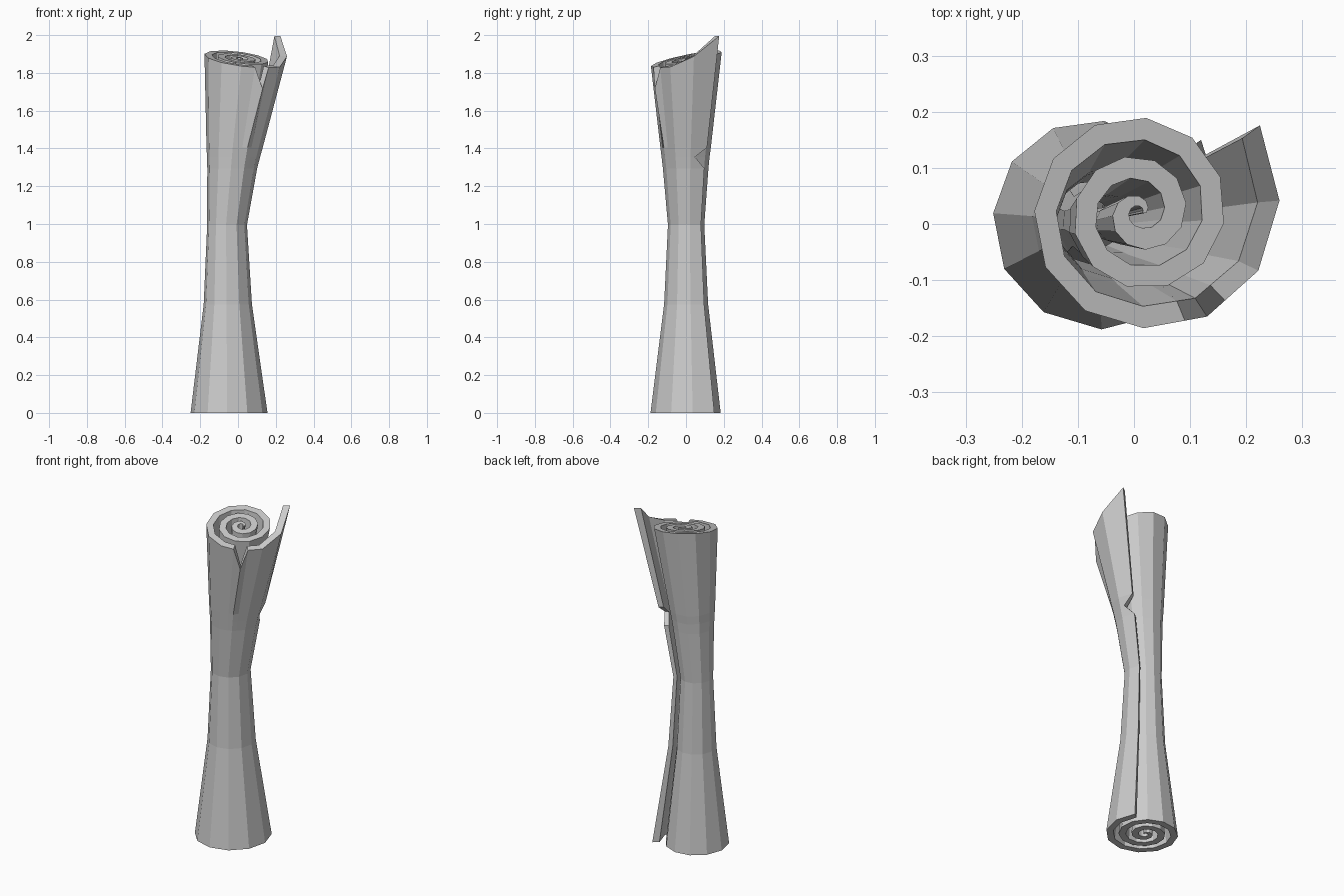
import bpy, bmesh, math
from mathutils import Vector

cube = bpy.data.objects.get("Cube")
if cube:
    bpy.data.objects.remove(cube, do_unlink=True)

paper = bpy.data.materials.new("grey_paper")
paper.use_nodes = True
GREY = (0.6, 0.6, 0.6, 1)
paper.diffuse_color = GREY
paper.node_tree.nodes["Principled BSDF"].inputs["Base Color"].default_value = GREY

# Hourglass levels: height, spiral centre x, centre y, outer radius
LEVELS = [(0.005, -0.065, 0.016, 0.228), (0.58, -0.065, 0.012, 0.143),
          (1.0, -0.067, 0.01, 0.118), (1.3, -0.042, 0.01, 0.148),
          (1.36, -0.037, 0.01, 0.156), (1.41, -0.033, 0.011, 0.164),
          (1.88, 0.01, 0.02, 0.23)]
TEAR, TOP = 4, len(LEVELS) - 1
STEP = math.radians(31)      # angle between sheet columns
COLUMNS = 36                 # columns from the outer edge to the core
NOTCH = 3                    # column of the V-shaped tear in the rim


def spiral_point(u, level, inner):
    """Point on the rolled sheet, u columns in from its free edge."""
    def corner(k):
        z, cx, cy, radius = LEVELS[level]
        r = radius * (1 - k / (COLUMNS + 2))
        # The free edge flares away from the roll towards the top
        if z > 1.3:
            r += 0.035 * max(0, 1 - k / 4) * (z - 1.3) / 0.58
        if inner:
            r -= min(0.17 * radius, 0.6 * r)
        a = math.radians(36) - STEP * k
        return Vector((cx + r * math.cos(a), cy + r * math.sin(a), z))
    k = math.floor(u)
    return corner(k).lerp(corner(k + 1), u - k)


def sheet_point(u, level, inner):
    p = spiral_point(u, level, inner)
    # Nick in the free edge
    if level == TEAR and u == 0:
        p = spiral_point(0.7, level, inner)
    # Slanted rim, raised corner and V-shaped tear
    if level == TOP:
        p.z += 0.2 * p.y - 0.12 * p.x
        p.z += {0: 0.112, 1: 0.035, NOTCH: -0.11}.get(u, 0)
    return p


columns = sorted(list(range(COLUMNS + 1)) + [NOTCH - 0.35, NOTCH + 0.35])
bm = bmesh.new()
grid = [[[bm.verts.new(sheet_point(u, lv, inner)) for inner in (False, True)]
         for lv in range(TOP + 1)] for u in columns]

for a, b in zip(grid, grid[1:]):
    # Outer and inner faces of the sheet
    for lv in range(TOP):
        bm.faces.new((a[lv][0], a[lv + 1][0], b[lv + 1][0], b[lv][0]))
        bm.faces.new((a[lv][1], b[lv][1], b[lv + 1][1], a[lv + 1][1]))
    # Bottom and top rims
    bm.faces.new((a[0][0], b[0][0], b[0][1], a[0][1]))
    bm.faces.new((a[TOP][0], a[TOP][1], b[TOP][1], b[TOP][0]))

# Free edge and core edge
for col in (grid[0], grid[-1]):
    for low, high in zip(col, col[1:]):
        bm.faces.new((low[0], low[1], high[1], high[0]))

bmesh.ops.recalc_face_normals(bm, faces=bm.faces[:])
lowest = min(v.co.z for v in bm.verts)
bmesh.ops.translate(bm, verts=bm.verts[:], vec=(0, 0, -lowest))

mesh = bpy.data.meshes.new("rolled_sheet")
bm.to_mesh(mesh)
bm.free()
mesh.materials.append(paper)
roll = bpy.data.objects.new("rolled_sheet", mesh)
bpy.context.collection.objects.link(roll)
